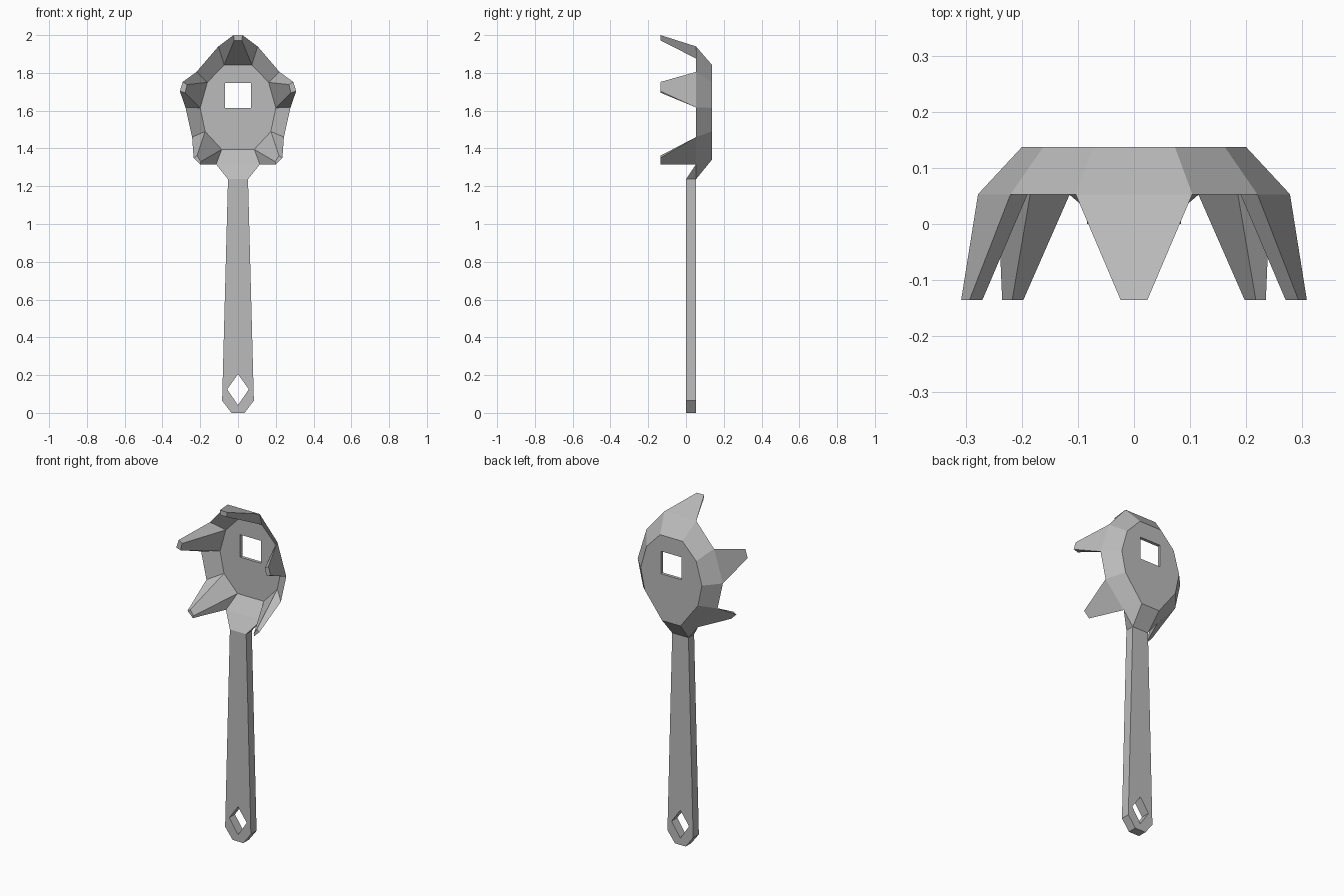
import bpy
import bmesh

cube = bpy.data.objects.get("Cube")
if cube:
    bpy.data.objects.remove(cube, do_unlink=True)

grey = bpy.data.materials.new("matte grey")
grey.use_nodes = True
grey.diffuse_color = (0.5, 0.5, 0.5, 1)
grey.node_tree.nodes["Principled BSDF"].inputs["Base Color"].default_value = grey.diffuse_color


def mirrored(half):
    """Right half of an outline, top to bottom, completed with its mirror image."""
    return half + [(-x, z) for x, z in reversed(half)]


def ring(bm, outline, y):
    return [bm.verts.new((x, y, z)) for x, z in outline]


def loop_edges(bm, verts):
    return [bm.edges.get(p) or bm.edges.new(p)
            for p in zip(verts, verts[1:] + verts[:1])]


def plate_with_hole(bm, front, back, hole_front, hole_back):
    """Fill both sides around a hole and line the hole's walls."""
    for outer, inner in ((front, hole_front), (back, hole_back)):
        edges = loop_edges(bm, outer) + loop_edges(bm, inner)
        bmesh.ops.triangle_fill(bm, edges=edges, use_beauty=True)
    for i in range(len(hole_front)):
        j = (i + 1) % len(hole_front)
        bm.faces.new((hole_front[i], hole_front[j], hole_back[j], hole_back[i]))


def finish(bm, name):
    bmesh.ops.recalc_face_normals(bm, faces=bm.faces[:])
    bmesh.ops.dissolve_limit(bm, angle_limit=0.005, verts=bm.verts[:], edges=bm.edges[:])
    mesh = bpy.data.meshes.new(name)
    bm.to_mesh(mesh)
    bm.free()
    mesh.materials.append(grey)
    obj = bpy.data.objects.new(name, mesh)
    bpy.context.collection.objects.link(obj)


HANDLE_FRONT, RIM, FLOOR, BACK, TIP = 0.0, 0.053, 0.118, 0.137, -0.135
NECK_X, NECK_Z = 0.053, 1.237

# Handle: tapered bar with a diamond hanging hole
outline = mirrored([(NECK_X, NECK_Z), (0.084, 0.065), (0.035, 0)])
diamond = [(0, 0.205), (0.057, 0.125), (0, 0.04), (-0.057, 0.125)]
bm = bmesh.new()
front, back = ring(bm, outline, HANDLE_FRONT), ring(bm, outline, RIM)
plate_with_hole(bm, front, back, ring(bm, diamond, HANDLE_FRONT), ring(bm, diamond, RIM))
for i in range(len(front)):
    j = (i + 1) % len(front)
    bm.faces.new((front[i], front[j], back[j], back[i]))
finish(bm, "handle")

# Head outlines: bowl floor, bowl back, sharp rim, and the prong tips
floor_half = [(0.073, 1.843), (0.162, 1.75), (0.2, 1.615), (0.174, 1.49), (0.086, 1.395)]
back_half = floor_half[:-1] + [(0.06, 1.34)]
rim_half = [(0.104, 1.94), (0.22, 1.805), (0.278, 1.617), (0.243, 1.46), (0.116, 1.316)]
tip_out = [(0.024, 2.0), (0.293, 1.752), (0.308, 1.703), (0.235, 1.35), (0.2, 1.316)]
tip_in = [(0.02, 1.972), (0.27, 1.738), (0.28, 1.695), (0.217, 1.362), (0.197, 1.33)]
square = [(0.068, 1.747), (0.068, 1.614), (-0.068, 1.614), (-0.068, 1.747)]

bm = bmesh.new()
floor = ring(bm, mirrored(floor_half), FLOOR)
back = ring(bm, mirrored(back_half), BACK)
rim = ring(bm, mirrored(rim_half), RIM)
outer = ring(bm, mirrored(tip_out), TIP)
inner = ring(bm, mirrored(tip_in), TIP)
neck = [(NECK_X, NECK_Z), (-NECK_X, NECK_Z)]
neck_front, neck_back = ring(bm, neck, HANDLE_FRONT), ring(bm, neck, RIM)

plate_with_hole(bm, floor, back, ring(bm, square, FLOOR), ring(bm, square, BACK))
NECK = 4
count = len(rim)
for i in range(count):
    j = (i + 1) % count
    # Outer bowl wall, left open where the neck joins
    if i != NECK:
        bm.faces.new((rim[i], rim[j], back[j], back[i]))
    if i % 2:
        # Prong: outside, inside, two sides and tip
        bm.faces.new((rim[i], rim[j], outer[j], outer[i]))
        bm.faces.new((floor[i], floor[j], inner[j], inner[i]))
        bm.faces.new((outer[i], outer[j], inner[j], inner[i]))
        for k in (i, j):
            bm.faces.new((rim[k], floor[k], inner[k], outer[k]))
    else:
        # Gap: inner bowl wall
        bm.faces.new((rim[i], rim[j], floor[j], floor[i]))

# Neck: joins the bowl to the top of the handle
a, b = NECK, NECK + 1
bm.faces.new((rim[a], rim[b], neck_front[1], neck_front[0]))
bm.faces.new((back[a], back[b], neck_back[1], neck_back[0]))
bm.faces.new((neck_front[0], neck_front[1], neck_back[1], neck_back[0]))
for k, side in ((a, 0), (b, 1)):
    bm.faces.new((rim[k], neck_front[side], neck_back[side]))
    bm.faces.new((rim[k], neck_back[side], back[k]))
finish(bm, "pronged_head")
